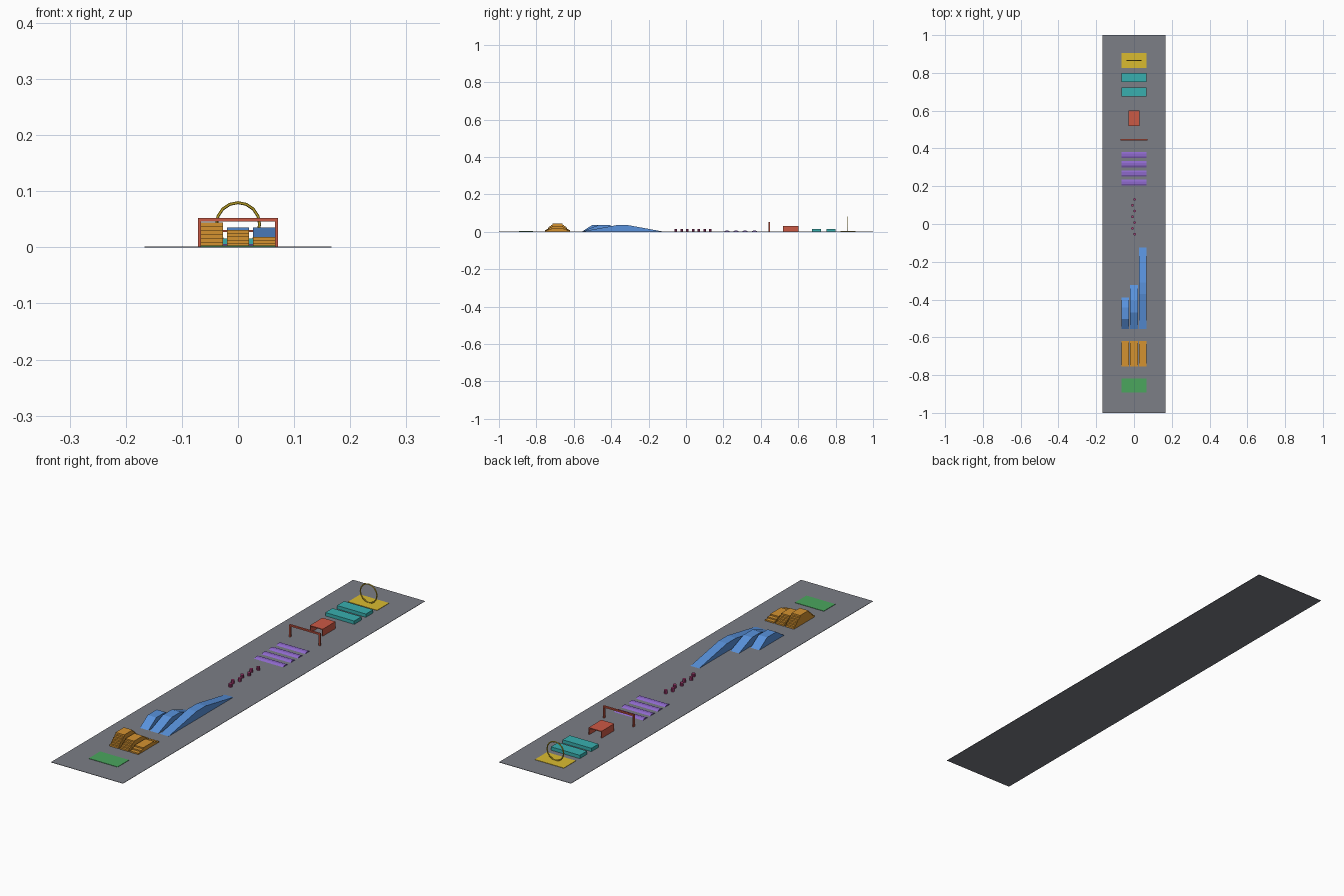
import bpy, bmesh, math

if "Cube" in bpy.data.objects:
    bpy.data.objects.remove(bpy.data.objects["Cube"])

G = 0.0015          # top of the ground sheet
HALF = 0.067        # half width of the course
LANES = {"left": -0.0467, "middle": 0.0, "right": 0.0467}
LANE_W = 0.04


def material(name, rgb):
    m = bpy.data.materials.new(name)
    m.diffuse_color = (*rgb, 1)
    m.use_nodes = True
    m.node_tree.nodes["Principled BSDF"].inputs["Base Color"].default_value = m.diffuse_color
    return m


asphalt = material("asphalt", (0.20, 0.21, 0.24))
green = material("green", (0.07, 0.38, 0.11))
orange = material("orange", (0.66, 0.29, 0.03))
blue = material("blue", (0.10, 0.29, 0.72))
magenta = material("magenta", (0.42, 0.05, 0.19))
purple = material("purple", (0.27, 0.14, 0.60))
red = material("red", (0.60, 0.10, 0.06))
teal = material("teal", (0.04, 0.43, 0.43))
yellow = material("yellow", (0.70, 0.50, 0.03))


def make(name, bm, mat):
    bmesh.ops.recalc_face_normals(bm, faces=bm.faces)
    me = bpy.data.meshes.new(name)
    bm.to_mesh(me)
    bm.free()
    me.materials.append(mat)
    ob = bpy.data.objects.new(name, me)
    bpy.context.collection.objects.link(ob)
    return ob


def box(name, x, y, z, mat):
    """Box from (min, max) pairs."""
    bm = bmesh.new()
    bmesh.ops.create_cube(bm, size=1)
    for v in bm.verts:
        for i, (a, b) in enumerate((x, y, z)):
            v.co[i] = b if v.co[i] > 0 else a
    return make(name, bm, mat)


def extrude_x(name, profile, x0, x1, mat):
    """Solid from a (y, z) outline swept across x."""
    bm = bmesh.new()
    face = bm.faces.new([bm.verts.new((x0, y, z)) for y, z in profile])
    ext = bmesh.ops.extrude_face_region(bm, geom=[face])["geom"]
    for v in ext:
        if isinstance(v, bmesh.types.BMVert):
            v.co.x = x1
    return make(name, bm, mat)


# Ground and start pad
box("ground", (-0.1667, 0.1667), (-1, 1), (0, G), asphalt)
box("start_pad", (-HALF, HALF), (-0.893, -0.817), (G, 0.003), green)

# Stairs up and down, one height per lane
for lane, height, n in (("left", 0.044, 6), ("middle", 0.031, 5), ("right", 0.018, 3)):
    y0, y1, run = -0.755, -0.62, 0.048
    up = []
    for i in range(n):
        y = y0 + run * i / n
        up += [(y, G + (height - G) * i / n), (y, G + (height - G) * (i + 1) / n)]
    down = [(y0 + y1 - y, z) for y, z in reversed(up)]
    c = LANES[lane]
    extrude_x(f"stairs_{lane}", up + down, c - LANE_W / 2, c + LANE_W / 2, orange)

# Ramps with a flat top, one length per lane
for lane, end in (("left", -0.39), ("middle", -0.322), ("right", -0.125)):
    start, flat, top = -0.555, 0.06, 0.0355
    slope = (end - start - flat) / 2
    c = LANES[lane]
    extrude_x(f"ramp_{lane}",
              [(start, G), (start + slope, top), (end - slope, top), (end, G)],
              c - LANE_W / 2, c + LANE_W / 2, blue)

# Zigzag row of short posts
for i in range(7):
    bm = bmesh.new()
    bmesh.ops.create_cone(bm, cap_ends=True, segments=10, radius1=0.007,
                          radius2=0.007, depth=0.014)
    bmesh.ops.translate(bm, verts=bm.verts,
                        vec=(0.003 if i % 2 == 0 else -0.008, -0.054 + 0.0307 * i, G + 0.007))
    make(f"slalom_post_{i + 1}", bm, magenta)

# Low rumble bumps
for i in range(4):
    y = 0.219 + 0.0487 * i
    extrude_x(f"rumble_bump_{i + 1}",
              [(y - 0.016, G), (y - 0.007, 0.006), (y + 0.007, 0.006), (y + 0.016, G)],
              -HALF, HALF, purple)

# Gate
for side, s in (("left", -1), ("right", 1)):
    xs = sorted((s * 0.0715, s * 0.0655))
    box(f"gate_post_{side}", xs, (0.441, 0.449), (G, 0.046), red)
box("gate_beam", (-0.0715, 0.0715), (0.441, 0.449), (0.046, 0.052), red)

# Crawl tunnel
for side, s in (("left", -1), ("right", 1)):
    xs = sorted((s * 0.030, s * 0.0265))
    box(f"tunnel_wall_{side}", xs, (0.518, 0.602), (G, 0.0275), red)
box("tunnel_roof", (-0.030, 0.030), (0.518, 0.602), (0.0275, 0.031), red)

# Two step platforms
for i, y in enumerate((0.698, 0.775)):
    box(f"platform_{i + 1}", (-HALF, HALF), (y - 0.024, y + 0.024), (G, 0.0155), teal)

# Finish pad and hoop
box("finish_pad", (-HALF, HALF), (0.825, 0.905), (G, 0.003), yellow)
bpy.ops.mesh.primitive_torus_add(major_segments=16, minor_segments=6, major_radius=0.0385,
                                 minor_radius=0.0027, location=(0, 0.865, 0.041),
                                 rotation=(math.pi / 2, 0, 0))
hoop = bpy.context.object
hoop.name = "finish_hoop"
hoop.data.materials.append(yellow)
